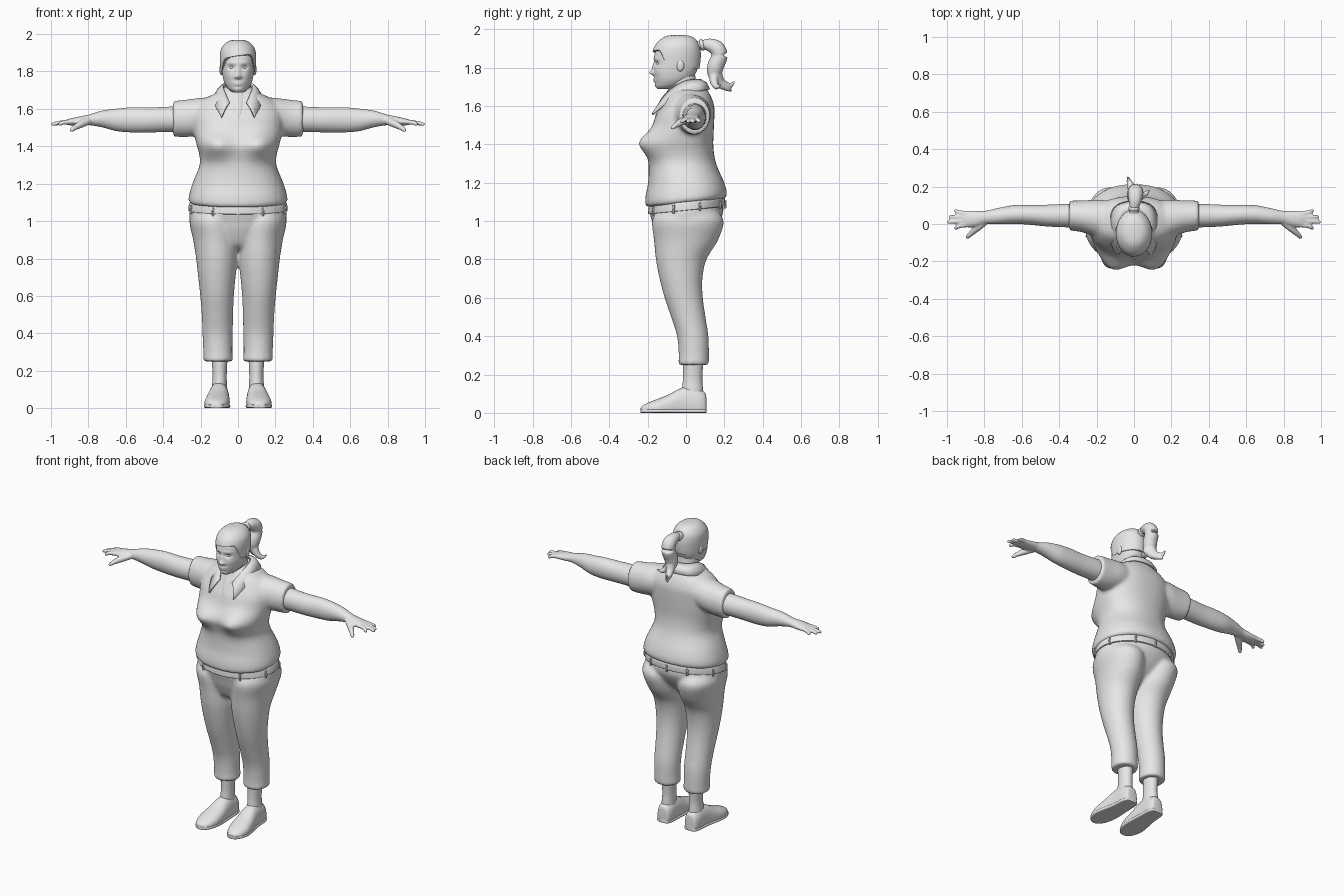
import bpy, bmesh, math
from mathutils import Vector

grey = bpy.data.materials.new("plain_grey")
grey.diffuse_color = (0.8, 0.8, 0.8, 1)


def smooth_rows(rows, steps=5):
    """Catmull-Rom interpolation through rows of numbers."""
    out = []
    for i in range(len(rows) - 1):
        a, b, c, d = (rows[max(i - 1, 0)], rows[i], rows[i + 1], rows[min(i + 2, len(rows) - 1)])
        for k in range(steps):
            t = k / steps
            out.append([0.5 * (2 * q + (r - p) * t + (2 * p - 5 * q + 4 * r - s) * t * t
                               + (3 * q - p - 3 * r + s) * t ** 3)
                        for p, q, r, s in zip(a, b, c, d)])
    return out + [list(rows[-1])]


def skin(bm, rings):
    """Bridge closed rings and cap both ends."""
    vs = [[bm.verts.new(p) for p in ring] for ring in rings]
    n = len(vs[0])
    for a, b in zip(vs, vs[1:]):
        for i in range(n):
            bm.faces.new((a[i], a[(i + 1) % n], b[(i + 1) % n], b[i]))
    bm.faces.new(vs[0])
    bm.faces.new(vs[-1])


def loft(bm, rows, axis="z", n=40, power=2.0, warp=None, steps=5):
    """Rows are (position, centre 1, centre 2, radius 1, radius 2)."""
    rings = []
    for p, c1, c2, r1, r2 in smooth_rows(rows, steps):
        ring = []
        for i in range(n):
            a = 2 * math.pi * i / n
            u, v = (math.copysign(abs(f) ** (2 / power), f) for f in (math.cos(a), math.sin(a)))
            u, v = c1 + r1 * u, c2 + r2 * v
            co = Vector({"z": (u, v, p), "x": (p, u, v), "y": (u, p, v)}[axis])
            ring.append(warp(co) if warp else co)
        rings.append(ring)
    skin(bm, rings)


def tube(bm, pts, n=14):
    """Round tube through (x, y, z, radius) points."""
    path = smooth_rows(pts, 5)
    rings = []
    for i, p in enumerate(path):
        d = Vector(path[min(i + 1, len(path) - 1)][:3]) - Vector(path[max(i - 1, 0)][:3])
        q = d.to_track_quat("Z", "Y")
        rings.append([Vector(p[:3]) + q @ Vector((p[3] * math.cos(t), p[3] * math.sin(t), 0))
                      for t in (2 * math.pi * k / n for k in range(n))])
    skin(bm, rings)


def make(name, bm, voxel=0, mirror=False, solid=0):
    bmesh.ops.recalc_face_normals(bm, faces=bm.faces)
    me = bpy.data.meshes.new(name)
    bm.to_mesh(me)
    bm.free()
    me.materials.append(grey)
    ob = bpy.data.objects.new(name, me)
    bpy.context.collection.objects.link(ob)
    bpy.ops.object.select_all(action="DESELECT")
    ob.select_set(True)
    bpy.context.view_layer.objects.active = ob
    bpy.ops.object.shade_smooth_by_angle(angle=math.radians(50))
    if voxel:
        m = ob.modifiers.new("blend", "REMESH")
        m.mode, m.voxel_size, m.use_smooth_shade = "VOXEL", voxel, True
        m = ob.modifiers.new("soften", "SMOOTH")
        m.factor, m.iterations = 0.5, 5
    if solid:
        m = ob.modifiers.new("thickness", "SOLIDIFY")
        m.thickness, m.offset = solid, 0
    if mirror:
        ob.modifiers.new("mirror", "MIRROR")
    return ob


def body(rows):
    """(z, half width, front y, back y) to loft rows."""
    return [(z, 0, (f + b) / 2, w, (b - f) / 2) for z, w, f, b in rows]


def bumps(spots, mid):
    """Push the front out around (x, z, x spread, z spread, amount)."""
    def warp(co):
        if co.y < mid:
            fade = min(1, (mid - co.y) / 0.06)
            co.y -= fade * sum(s[4] * math.exp(-((co.x - s[0]) / s[2]) ** 2 / 2
                                               - ((co.z - s[1]) / s[3]) ** 2 / 2) for s in spots)
        return co
    return warp


# shirt with bust, tilted hem and short sleeves
bust = bumps([(s * 0.12, 1.405, 0.065, 0.05, 0.065) for s in (-1, 1)], -0.03)


def shirt_warp(co):
    co = bust(co)
    co.z += 0.11 * co.y * max(0, min(1, (1.25 - co.z) / 0.15))
    return co


bm = bmesh.new()
loft(bm, body([(1.095, .25, -.2, .2), (1.11, .264, -.212, .212), (1.15, .259, -.21, .21),
               (1.21, .24, -.197, .193), (1.30, .205, -.193, .157), (1.36, .208, -.195, .145),
               (1.41, .222, -.197, .142), (1.48, .237, -.175, .145), (1.55, .24, -.158, .148),
               (1.60, .228, -.132, .147), (1.65, .185, -.105, .13), (1.69, .11, -.085, .105),
               (1.72, .075, -.065, .075)]), n=64, power=2.25, warp=shirt_warp)
for s in (-1, 1):
    loft(bm, [(s * .10, .03, 1.57, .09, .09), (s * .19, .03, 1.56, .1, .1),
              (s * .27, .04, 1.55, .086, .1), (s * .335, .045, 1.547, .08, .096),
              (s * .347, .045, 1.547, .079, .094)], "x")
make("shirt", bm, voxel=0.011)

# shirt collar, folded down to two points
half = [((0, .072, 1.735), (0, .12, 1.685)), ((.055, .052, 1.735), (.1, .09, 1.682)),
        ((.08, -.01, 1.725), (.128, -.005, 1.662)), ((.066, -.085, 1.68), (.12, -.1, 1.615)),
        ((.045, -.125, 1.635), (.088, -.176, 1.555))]
flip = lambda p: (-p[0], p[1], p[2])
strip = [(flip(a), flip(b)) for a, b in half[:0:-1]] + half
bm = bmesh.new()
vs = [[bm.verts.new(p) for p in smooth] for smooth in
      ([r[:3], [(r[k] + r[k + 3]) / 2 + (.008 if k else 0) for k in range(3)], r[3:]]
       for r in smooth_rows([a + b for a, b in strip], 4))]
for a, b in zip(vs, vs[1:]):
    for k in range(2):
        bm.faces.new((a[k], a[k + 1], b[k + 1], b[k]))
make("collar", bm, solid=0.012)

# trousers: hips and two legs with cuffs
bm = bmesh.new()
loft(bm, body([(.85, .1, -.1, .03), (.88, .17, -.135, .07), (.95, .235, -.165, .14),
               (1.0, .254, -.178, .175), (1.05, .26, -.19, .195), (1.11, .24, -.185, .19)]), n=56)
for s in (-1, 1):
    loft(bm, [(z, s * cx, cy, rx, ry) for z, cx, cy, rx, ry in
              [(1.06, .13, .005, .11, .15), (1.0, .13, .01, .13, .187), (.9, .118, .0, .122, .167),
               (.8, .113, -.025, .111, .132), (.7, .113, -.026, .1, .112), (.6, .112, -.012, .09, .1),
               (.5, .110, .012, .084, .09), (.4, .109, .035, .081, .082), (.3, .108, .041, .078, .079),
               (.265, .107, .04, .08, .08), (.25, .107, .04, .077, .077)]])
make("trousers", bm, voxel=0.011)

# waistband and belt loops
tilt = lambda co: Vector((co.x, co.y, co.z + 0.1 * co.y))
bm = bmesh.new()
loft(bm, body([(1.055, .262, -.193, .2), (1.06, .266, -.197, .204), (1.09, .262, -.195, .204),
               (1.1, .258, -.19, .2)]), n=64, warp=tilt)
make("waistband", bm, voxel=0)
bm = bmesh.new()
for deg in (-120, -60, -20, 20, 60, 90, 120, 160, 200):
    a = math.radians(deg)
    x, y = .266 * math.cos(a), .004 + .2 * math.sin(a)
    z = 1.067 + 0.1 * y
    tube(bm, [(x, y, z - .022, .006), (x * 1.01, y * 1.01, z, .007), (x, y, z + .022, .006)], 6)
make("belt_loops", bm)

# ankles and slip-on shoes
bm = bmesh.new()
loft(bm, [(.06, .1, .035, .042, .058), (.12, .099, .034, .04, .055), (.19, .098, .035, .038, .05),
          (.33, .1, .04, .048, .056)], n=28)
make("ankles", bm, mirror=True)
shoe = [(.106, .1, .02, .08), (.1, .1, .038, .105), (.07, .1, .049, .125), (.02, .101, .052, .138),
        (-.03, .103, .056, .128), (-.09, .108, .064, .096), (-.15, .113, .066, .072),
        (-.2, .115, .052, .052), (-.228, .115, .03, .036), (-.236, .115, .01, .026)]


def floor_clip(co):
    co.z = max(co.z, 0.008)
    return co


bm = bmesh.new()
loft(bm, [(y, cx, t * .35, w, t * .65) for y, cx, w, t in shoe], "y", 36, 2.3, floor_clip)
make("shoes", bm, mirror=True)
bm = bmesh.new()
loft(bm, [(y * 1.005, cx, .01, w + .003, .01) for y, cx, w, t in shoe], "y", 24, 5)
make("soles", bm, mirror=True)

# bare arms with palm, fingers and thumb
bm = bmesh.new()
loft(bm, [(.25, .045, 1.545, .065, .07), (.36, .045, 1.544, .063, .068), (.47, .045, 1.541, .058, .067),
          (.57, .05, 1.541, .053, .067), (.65, .05, 1.541, .05, .06), (.73, .042, 1.546, .043, .044),
          (.80, .035, 1.541, .035, .028), (.85, .028, 1.535, .043, .024), (.90, .027, 1.53, .044, .018),
          (.925, .027, 1.528, .036, .01)], "x", 32)
for y0, y1, x1 in ((-.006, -.022, .962), (.016, .01, .999), (.038, .038, .99), (.058, .07, .962)):
    tube(bm, [(.87, y0, 1.532, .013), (.91, y0, 1.53, .013), ((x1 + .92) / 2, (y0 + y1) / 2, 1.525, .0115),
              (x1 - .008, y1, 1.518, .01), (x1, y1, 1.516, .005)])
tube(bm, [(.80, .01, 1.535, .02), (.84, -.022, 1.518, .02), (.872, -.052, 1.5, .0145),
          (.89, -.07, 1.486, .011), (.896, -.076, 1.482, .005)])
make("arms", bm, voxel=0.0055, mirror=True)

# neck and open-necked chest
bm = bmesh.new()
loft(bm, body([(1.52, .03, -.165, 0), (1.57, .05, -.153, .04), (1.63, .068, -.122, .06),
               (1.69, .066, -.093, .058), (1.74, .066, -.095, .05), (1.79, .06, -.1, .045)]), n=36)
make("neck", bm)

# head with sockets, nose, lips and chin
skull = body([(1.688, .022, -.145, -.07), (1.694, .036, -.15, -.045), (1.71, .055, -.157, -.01),
              (1.74, .073, -.163, .03), (1.78, .083, -.166, .055), (1.82, .087, -.166, .063),
              (1.87, .089, -.163, .065), (1.91, .083, -.147, .057), (1.94, .062, -.118, .037),
              (1.955, .038, -.09, .01), (1.96, .012, -.06, -.02)])
face = [(0, 1.773, .011, .009, .018), (0, 1.795, .009, .02, .01), (0, 1.74, .02, .006, .006),
        (0, 1.728, .016, .005, .006), (0, 1.703, .022, .01, .006)]
for s in (-1, 1):
    face += [(s * .034, 1.822, .013, .008, -.012), (s * .034, 1.845, .022, .006, .004),
             (s * .012, 1.77, .007, .006, .006), (s * .05, 1.78, .018, .018, .005)]
bm = bmesh.new()
loft(bm, skull, n=120, power=2.15, warp=bumps(face, -.05), steps=8)
make("head", bm)

# eyes and ears
for name, pos, size in (("eyes", (.034, -.141, 1.822), (.013, .012, .009)),
                        ("ears", (.089, -.03, 1.81), (.01, .02, .03))):
    bm = bmesh.new()
    bmesh.ops.create_uvsphere(bm, u_segments=20, v_segments=12, radius=1)
    bmesh.ops.scale(bm, vec=size, verts=bm.verts)
    bmesh.ops.translate(bm, vec=pos, verts=bm.verts)
    make(name, bm, mirror=True)

# hair cap following the skull down to a swept hairline
dense = smooth_rows(skull, 8)
rings = []
for i in range(21):
    ring = []
    for k in range(72):
        a = 2 * math.pi * k / 72
        front = -math.sin(a)
        e = max(0, min(1, (front - .25) / .5))
        low = 1.785 + .08 * e * e * (3 - 2 * e) + .018 * e * math.cos(a + .6)
        z = 1.96 - (1.96 - low) * (i / 20) ** 1.7
        j = next(j for j in range(len(dense) - 1) if dense[j + 1][0] >= z - 1e-6)
        p, q = dense[j], dense[j + 1]
        t = (z - p[0]) / (q[0] - p[0])
        c, w, d = (p[m] + (q[m] - p[m]) * t for m in (2, 3, 4))
        ring.append((math.cos(a) * (w + .008), c + math.sin(a) * (d + .012), z + .009))
    rings.append(ring)
bm = bmesh.new()
skin(bm, rings)
make("hair", bm)

# ponytail with tie and curled ends
bm = bmesh.new()
tube(bm, [(0, .04, 1.905, .035), (0, .08, 1.918, .024), (.005, .12, 1.918, .034), (.008, .16, 1.9, .042),
          (.008, .175, 1.86, .042), (.005, .155, 1.81, .044), (0, .15, 1.77, .04), (0, .17, 1.73, .026)])
for pts in ([(0, .155, 1.77, .034), (-.01, .18, 1.725, .024), (-.025, .225, 1.705, .016), (-.035, .255, 1.73, .004)],
            [(0, .15, 1.77, .034), (0, .17, 1.72, .024), (-.015, .215, 1.69, .014), (-.03, .24, 1.675, .004)],
            [(.01, .15, 1.77, .03), (.03, .145, 1.73, .022), (.06, .16, 1.70, .015), (.085, .185, 1.715, .004)]):
    tube(bm, pts)
make("ponytail", bm, voxel=0.006)
bm = bmesh.new()
tube(bm, [(0, .072, 1.916, .022), (0, .077, 1.917, .029), (0, .089, 1.919, .029), (0, .094, 1.92, .022)], 20)
make("hair_tie", bm)
